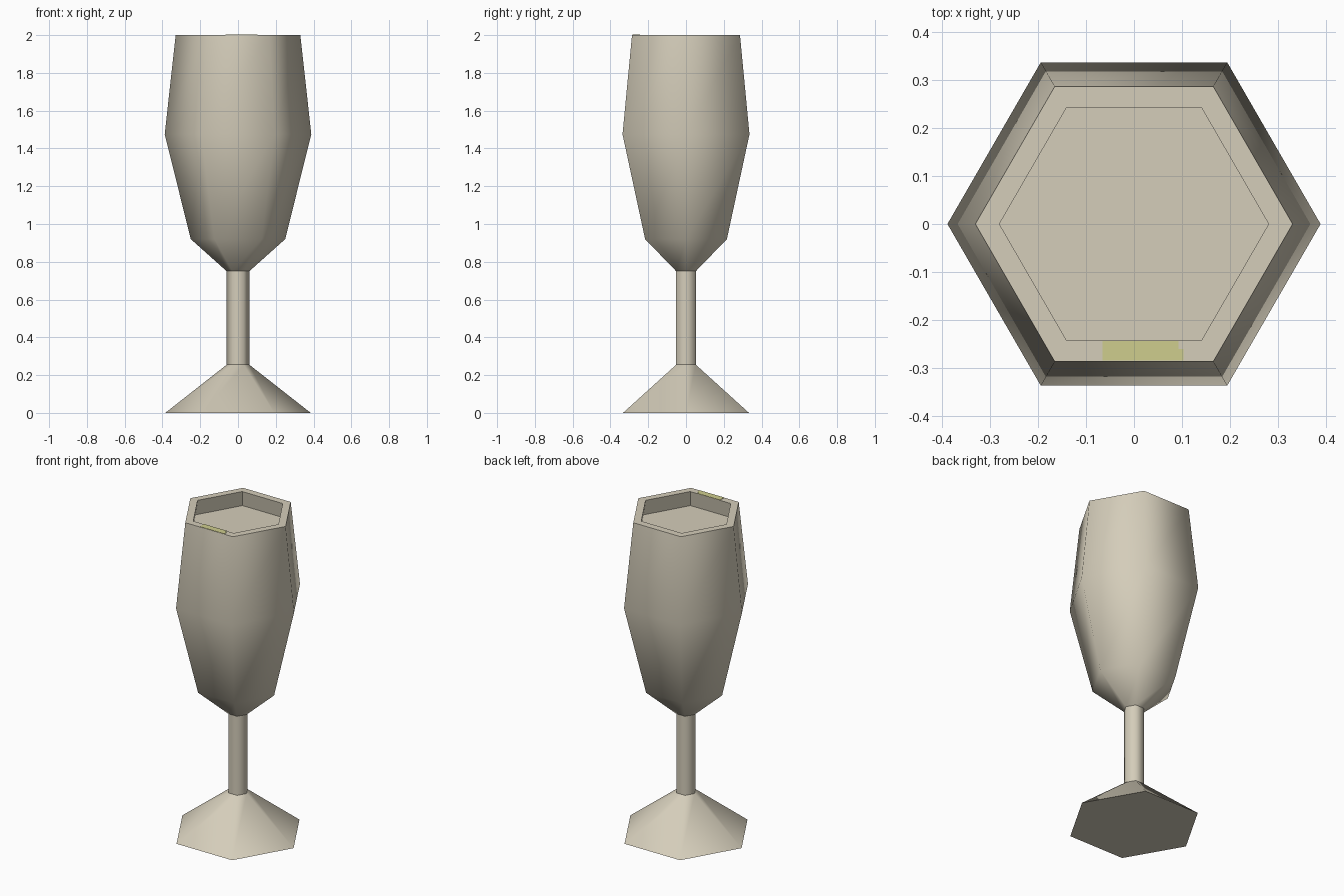
import bpy, bmesh, math

if "Cube" in bpy.data.objects:
    bpy.data.objects.remove(bpy.data.objects["Cube"])


def material(name, rgb):
    m = bpy.data.materials.new(name)
    m.diffuse_color = (*rgb, 1)
    m.use_nodes = True
    m.node_tree.nodes["Principled BSDF"].inputs["Base Color"].default_value = m.diffuse_color
    return m


cream = material("cream", (0.66, 0.61, 0.49))
yellow = material("pale_yellow", (0.62, 0.61, 0.27))


def finish(bm, name, mat):
    bmesh.ops.recalc_face_normals(bm, faces=bm.faces)
    me = bpy.data.meshes.new(name)
    bm.to_mesh(me)
    bm.free()
    me.materials.append(mat)
    ob = bpy.data.objects.new(name, me)
    bpy.context.collection.objects.link(ob)
    return ob


def hex_lathe(name, profile, smooth_rings):
    """Sweep (radius, z) points round six sides and cap both ends."""
    bm = bmesh.new()
    rings = [[bm.verts.new((r * math.cos(i * math.pi / 3),
                            r * math.sin(i * math.pi / 3), z))
              for i in range(6)] for r, z in profile]
    for k, (a, b) in enumerate(zip(rings, rings[1:])):
        for i in range(6):
            j = (i + 1) % 6
            f = bm.faces.new((a[i], a[j], b[j], b[i]))
            f.smooth = k < smooth_rings
    bm.faces.new(rings[0][::-1])
    bm.faces.new(rings[-1])
    return finish(bm, name, cream)


# Foot, stem and bowl (the bowl has a rim and a shallow recessed drink surface)
hex_lathe("foot", [(0.385, 0), (0.06, 0.255)], 1)
hex_lathe("stem", [(0.06, 0.25), (0.06, 0.755)], 1)
hex_lathe("bowl", [(0.06, 0.75), (0.25, 0.92), (0.388, 1.475), (0.33, 2.0),
                   (0.28, 2.0), (0.295, 1.905)], 3)

# Small yellow mark on the front of the rim
bm = bmesh.new()
outline = [(-0.065, -0.284), (0.103, -0.284), (0.103, -0.26),
           (0.093, -0.26), (0.093, -0.243), (-0.065, -0.243)]
face = bm.faces.new([bm.verts.new((x, y, 1.999)) for x, y in outline])
top = bmesh.ops.extrude_face_region(bm, geom=[face])["geom"]
bmesh.ops.translate(bm, vec=(0, 0, 0.003),
                    verts=[v for v in top if isinstance(v, bmesh.types.BMVert)])
finish(bm, "rim_mark", yellow)
